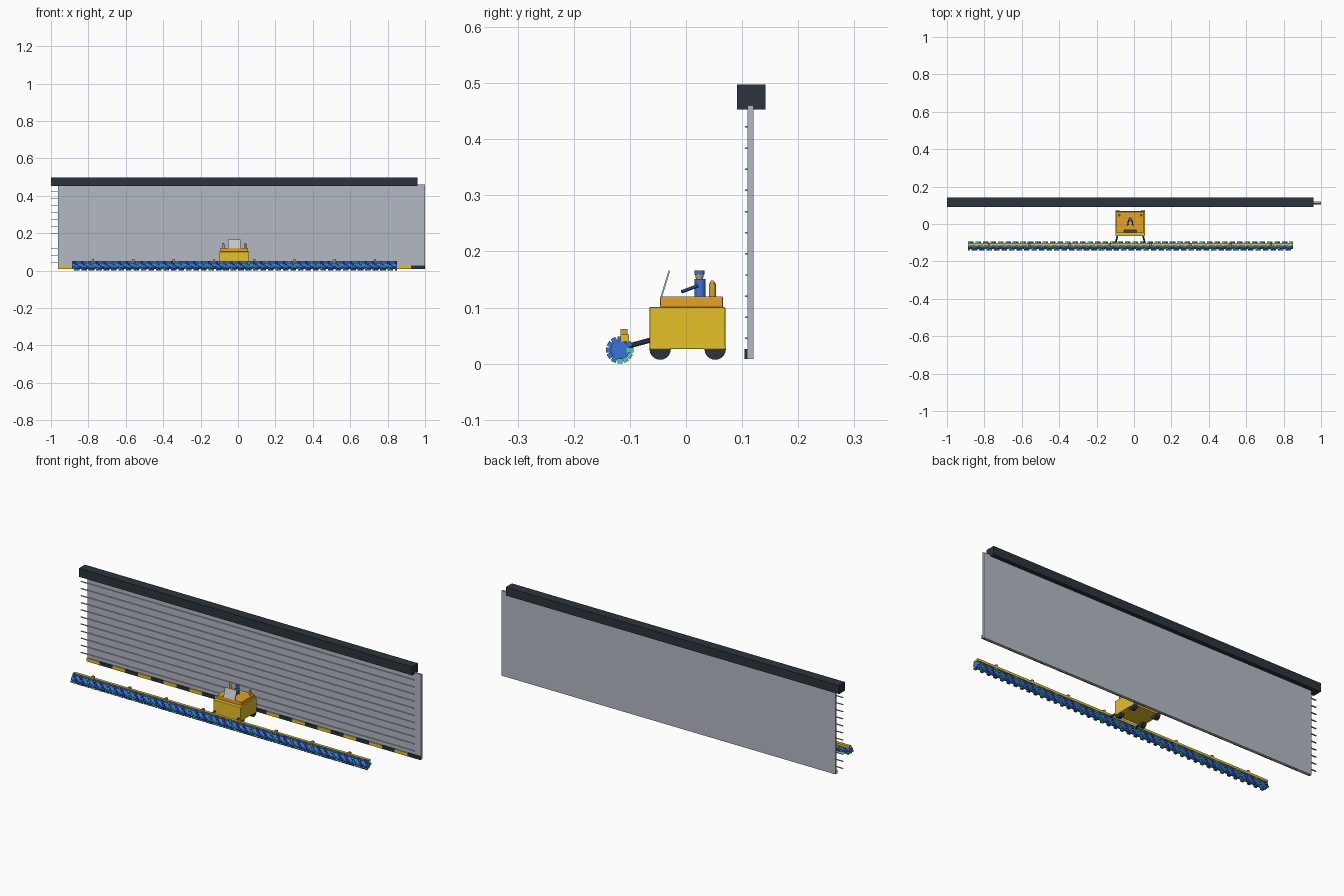
import bpy, bmesh, math
from mathutils import Matrix, Vector

cube = bpy.data.objects.get("Cube")
if cube:
    bpy.data.objects.remove(cube, do_unlink=True)


def material(name, code):
    rgb = [int(code[i:i + 2], 16) / 255 for i in range(0, 6, 2)]
    col = [c / 12.92 if c < 0.04 else ((c + 0.055) / 1.055) ** 2.4 for c in rgb] + [1]
    m = bpy.data.materials.new(name)
    m.use_nodes = True
    m.diffuse_color = col
    m.node_tree.nodes["Principled BSDF"].inputs["Base Color"].default_value = col
    return m


PANEL = material("panel grey", "B4BAC4")
DARK = material("dark steel", "2C343C")
YELLOW = material("safety yellow", "E6C226")
ORANGE = material("deck orange", "E6A222")
BLUE = material("brush blue", "3A74D8")
TEAL = material("bristle teal", "4CCCB8")
SKIN = material("skin", "C8A07C")
GLASS = material("windscreen grey", "C4CAD2")


def finish(name, bm, mats, smooth=False):
    me = bpy.data.meshes.new(name)
    bm.to_mesh(me)
    bm.free()
    ob = bpy.data.objects.new(name, me)
    bpy.context.collection.objects.link(ob)
    for m in mats:
        me.materials.append(m)
    if smooth:
        bpy.ops.object.select_all(action="DESELECT")
        ob.select_set(True)
        bpy.context.view_layer.objects.active = ob
        bpy.ops.object.shade_smooth_by_angle()
    return ob


def add_box(bm, lo, hi, index=0, turn=Matrix()):
    """Box between two corners, optionally moved by a matrix."""
    lo, hi = Vector(lo), Vector(hi)
    mat = turn @ Matrix.Translation((lo + hi) / 2) @ Matrix.Diagonal((*(hi - lo), 1))
    verts = bmesh.ops.create_cube(bm, size=1, matrix=mat)["verts"]
    for f in {f for v in verts for f in v.link_faces}:
        f.material_index = index


def box(name, lo, hi, mat, bevel=0):
    bm = bmesh.new()
    add_box(bm, lo, hi)
    if bevel:
        bmesh.ops.bevel(bm, geom=bm.edges[:], offset=bevel, segments=2, affect="EDGES", profile=0.5)
    return finish(name, bm, [mat])


def rod(name, a, b, r, mat, r2=None, sides=24):
    """Round bar or cone running from a to b."""
    a, b = Vector(a), Vector(b)
    d = b - a
    bm = bmesh.new()
    mat4 = Matrix.Translation((a + b) / 2) @ d.to_track_quat("Z", "Y").to_matrix().to_4x4()
    bmesh.ops.create_cone(bm, cap_ends=True, segments=sides, radius1=r,
                          radius2=r if r2 is None else r2, depth=d.length, matrix=mat4)
    return finish(name, bm, [mat], True)


def ball(name, c, r, mat):
    bm = bmesh.new()
    bmesh.ops.create_uvsphere(bm, u_segments=16, v_segments=10, radius=r, matrix=Matrix.Translation(c))
    return finish(name, bm, [mat], True)


# Wall panel, header and horizontal slats
X0, X1 = -0.963, 1.0
box("wall_panel", (X0, 0.110, 0.008), (X1, 0.120, 0.460), PANEL)
box("header_box", (-1, 0.091, 0.453), (0.96, 0.142, 0.498), DARK)
bm = bmesh.new()
for i in range(11):
    z = 0.045 + i * 0.0377
    add_box(bm, (-1, 0.105, z - 0.0013), (0.96, 0.112, z + 0.0013))
finish("panel_slats", bm, [PANEL])

# Hazard strip along the foot of the wall
bm = bmesh.new()
N = 26
step = (X1 - X0) / N
for i in range(N):
    add_box(bm, (X0 + i * step, 0.104, 0.008), (X0 + (i + 1) * step, 0.1105, 0.026), i % 2)
finish("hazard_strip", bm, [YELLOW, DARK])

# Vehicle body, deck and wheels
CX = -0.02
box("vehicle_body", (CX - 0.08, -0.065, 0.026), (CX + 0.08, 0.07, 0.101), YELLOW, 0.002)
box("upper_deck", (CX - 0.073, -0.046, 0.1), (CX + 0.073, 0.066, 0.12), ORANGE, 0.002)
for side, s in (("right", -1), ("left", 1)):
    for end, y in (("front", -0.046), ("rear", 0.052)):
        rod(f"{side}_{end}_wheel", (CX + s * 0.057, y, 0.026), (CX + s * 0.079, y, 0.026), 0.019, DARK)
    # Push arm to the brush
    rod(f"{side}_push_arm", (CX + s * 0.08, -0.108, 0.03), (CX + s * 0.068, -0.06, 0.043), 0.0045, DARK, sides=12)
    # Warning lamp
    x = CX + s * 0.058
    rod(f"{side}_lamp", (x, 0.047, 0.119), (x, 0.047, 0.143), 0.0062, ORANGE, sides=16)
    ball(f"{side}_lamp_dome", (x, 0.047, 0.144), 0.0045, ORANGE)

# Windscreen
bm = bmesh.new()
lean = Matrix.Translation((CX, -0.044, 0.119)) @ Matrix.Rotation(-math.radians(17), 4, "X")
add_box(bm, (-0.034, -0.0015, 0), (0.034, 0.0015, 0.049), turn=lean)
finish("windscreen", bm, [GLASS])

# Driver
DY = 0.025
rod("driver_torso", (CX, DY, 0.119), (CX, DY, 0.151), 0.0095, BLUE)
rod("driver_head", (CX, DY - 0.001, 0.150), (CX, DY - 0.001, 0.160), 0.006, SKIN, 0.008)
rod("driver_cap", (CX, DY - 0.001, 0.159), (CX, DY - 0.001, 0.166), 0.009, BLUE)
for side, s in (("right", -1), ("left", 1)):
    rod(f"driver_{side}_arm", (CX + s * 0.009, DY - 0.004, 0.139), (CX + s * 0.014, -0.008, 0.128), 0.003, BLUE, sides=10)

# Long rotary brush with three bristle strips wound around its core
B0, B1, BY, BZ = -0.888, 0.85, -0.118, 0.0246
rod("brush_core", (B0, BY, BZ), (B1, BY, BZ), 0.0165, BLUE)
bm = bmesh.new()
stations = 174
pitch = (B1 - B0) / stations
for i in range(stations):
    x = B0 + (i + 0.5) * pitch
    for k in range(3):
        ang = math.radians(30 * i + 120 * k)
        turn = Matrix.Translation((x, BY, BZ)) @ Matrix.Rotation(ang, 4, "X")
        add_box(bm, (-pitch / 2, -0.0045, 0.012), (pitch / 2, 0.0045, 0.0243), int(k == 1), turn)
finish("brush_bristles", bm, [BLUE, TEAL])

# Guard beam over the brush: yellow with a blue front, plus marker lamps
bm = bmesh.new()
add_box(bm, (B0, -0.117, 0.040), (B1, -0.102, 0.052))
bm.normal_update()
for f in bm.faces:
    f.material_index = int(f.normal.y < -0.5)
finish("guard_beam", bm, [YELLOW, BLUE])
LAMPS = 8
for i in range(LAMPS):
    x = -0.775 + i * 1.508 / (LAMPS - 1)
    box(f"beam_marker_{i + 1}", (x - 0.006, -0.117, 0.051), (x + 0.006, -0.104, 0.062), ORANGE)
